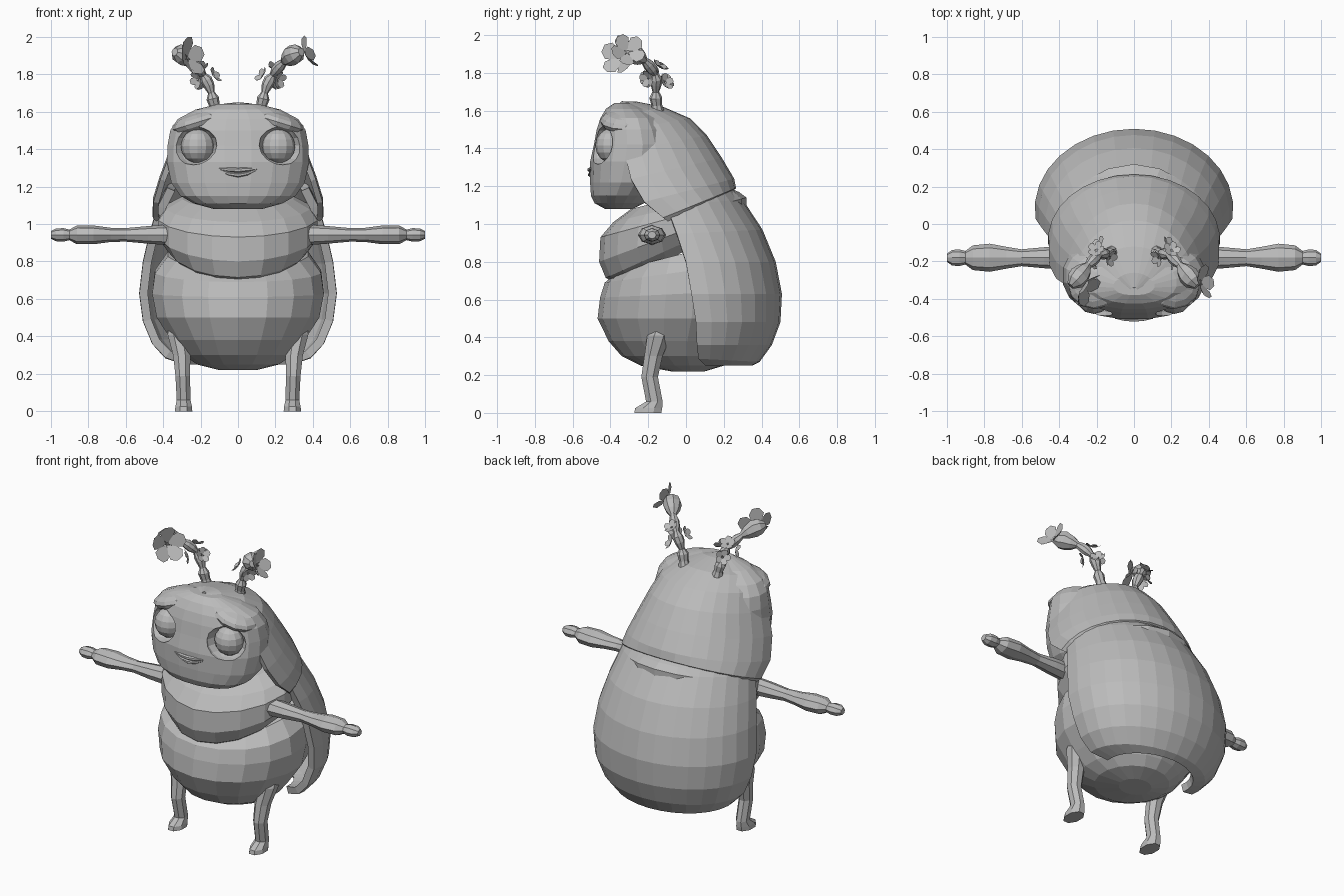
import bpy, bmesh, math
from mathutils import Vector, Matrix

if "Cube" in bpy.data.objects:
    bpy.data.objects.remove(bpy.data.objects["Cube"])

grey = bpy.data.materials.new("plain grey")
grey.diffuse_color = (0.5, 0.5, 0.5, 1)
grey.use_nodes = True
grey.node_tree.nodes["Principled BSDF"].inputs["Base Color"].default_value = grey.diffuse_color


def finish(name, bm, recalc=True):
    if recalc:
        bmesh.ops.recalc_face_normals(bm, faces=bm.faces)
    me = bpy.data.meshes.new(name)
    bm.to_mesh(me)
    bm.free()
    me.materials.append(grey)
    ob = bpy.data.objects.new(name, me)
    bpy.context.collection.objects.link(ob)
    return ob


def loft(name, rings, closed=True):
    """Skin a list of point rings; closed rings also get end caps."""
    bm = bmesh.new()
    vs = [[bm.verts.new(p) for p in r] for r in rings]
    n = len(rings[0])
    for a, b in zip(vs, vs[1:]):
        for j in range(n if closed else n - 1):
            k = (j + 1) % n
            bm.faces.new((a[j], a[k], b[k], b[j]))
    if closed:
        bm.faces.new(vs[0][::-1])
        bm.faces.new(vs[-1])
    return finish(name, bm, closed)


def spow(v, p):
    return math.copysign(abs(v) ** p, v)


def oval(zf, zb, rx, yf, yb, n=18, p=1.0, cx=0.0):
    """Tilted oval ring given by its front and back points."""
    out = []
    for j in range(n):
        t = 2 * math.pi * (j + 0.5) / n
        s = spow(math.sin(t), p)
        out.append((cx + rx * spow(math.cos(t), p),
                    (yf + yb) / 2 + (yb - yf) / 2 * s,
                    (zf + zb) / 2 + (zb - zf) / 2 * s))
    return out


def arc(zs, zb, rx, yf, yb, n=16, over=0.12):
    """Open arc around the back, from one side to the other."""
    out = []
    for j in range(n + 1):
        t = -over + (math.pi + 2 * over) * j / n
        s = math.sin(t)
        out.append((rx * math.cos(t), yf + (yb - yf) * s, zs + (zb - zs) * s))
    return out


def tube(name, pts, radii, n=8):
    pts = [Vector(p) for p in pts]
    rings = []
    for i, (p, r) in enumerate(zip(pts, radii)):
        d = pts[min(i + 1, len(pts) - 1)] - pts[max(i - 1, 0)]
        q = Vector((0, 0, 1)).rotation_difference(d.normalized())
        rings.append([p + q @ Vector((r * math.cos(a), r * math.sin(a), 0))
                      for a in (2 * math.pi * j / n for j in range(n))])
    return loft(name, rings)


def ball(name, loc, scale, rot=0.0, u=12, v=8):
    bm = bmesh.new()
    bmesh.ops.create_uvsphere(bm, u_segments=u, v_segments=v, radius=1)
    m = (Matrix.Translation(loc) @ Matrix.Rotation(rot, 4, 'Y')
         @ Matrix.Diagonal((*scale, 1)))
    bmesh.ops.transform(bm, matrix=m, verts=bm.verts)
    return finish(name, bm)


def flower(name, loc, normal, r):
    """Five cupped rounded petals, modelled as thin sheets."""
    bm = bmesh.new()
    q = Vector((0, 0, 1)).rotation_difference(Vector(normal).normalized())
    outline = [(0.05, 0), (0.4, -0.33), (0.75, -0.45), (1, -0.2),
               (1, 0.2), (0.75, 0.45), (0.4, 0.33)]
    for k in range(5):
        turn = Matrix.Rotation(2 * math.pi * k / 5, 3, 'Z')
        bm.faces.new([bm.verts.new(Vector(loc) + q @ (turn @ Vector(
            (a * r, b * r, 0.4 * r * a * a)))) for a, b in outline])
    return finish(name, bm, False)


# Body: abdomen and the chest resting on it
loft("abdomen", [oval(*r) for r in (
    (.22, .22, .10, -.08, .10), (.25, .25, .22, -.24, .20),
    (.30, .30, .295, -.34, .25), (.38, .38, .36, -.41, .30),
    (.50, .50, .44, -.468, .38), (.61, .65, .465, -.455, .39),
    (.69, .80, .45, -.43, .36), (.76, .92, .38, -.34, .28))])
loft("chest", [oval(*r, 18, 1.06) for r in (
    (.675, .99, .31, -.355, .25), (.715, 1.04, .38, -.425, .30),
    (.80, 1.09, .43, -.46, .32), (.93, 1.14, .43, -.453, .32),
    (1.01, 1.17, .39, -.385, .28), (1.08, 1.2, .30, -.29, .2))])

# Wing case and hood: open shells with thickness
for name, rows, thick in (
    ("wing_case", ((.25, .25, .29, .13, .35), (.285, .27, .39, .10, .39),
                   (.36, .36, .46, .10, .455), (.48, .48, .51, .10, .50),
                   (.63, .63, .53, .08, .508), (.80, .80, .51, .05, .475),
                   (.95, .97, .475, 0, .405), (1.10, 1.13, .43, -.06, .30),
                   (1.2, 1.25, .38, -.1, .2)), .045),
    ("hood", ((1.03, 1.17, .44, -.06, .24), (1.05, 1.19, .458, -.08, .265),
              (1.13, 1.24, .455, -.17, .255), (1.25, 1.35, .418, -.24, .19),
              (1.39, 1.47, .365, -.28, .11), (1.5, 1.56, .32, -.31, .02),
              (1.575, 1.62, .24, -.33, -.12), (1.62, 1.648, .12, -.36, -.26),
              (1.63, 1.65, .02, -.36, -.34)), .03)):
    shell = loft(name, [arc(*r) for r in rows], closed=False)
    mod = shell.modifiers.new("thickness", 'SOLIDIFY')
    mod.thickness = thick
    mod.offset = -1

# Head with carved eye sockets
head = loft("head", [oval(z, z, rx, yf, yb, 20, .9) for z, rx, yf, yb in (
    (1.08, .13, -.43, -.28), (1.11, .24, -.485, -.22), (1.15, .31, -.505, -.17),
    (1.22, .36, -.51, -.1), (1.33, .383, -.51, -.05), (1.42, .38, -.49, -.05),
    (1.50, .365, -.475, -.08), (1.56, .325, -.455, -.12), (1.61, .23, -.425, -.2),
    (1.64, .11, -.38, -.28))])
for s in (-1, 1):
    cutter = ball("socket_cutter", (s * .24, -.47, 1.42), (.13, .12, .105))
    mod = head.modifiers.new("socket", 'BOOLEAN')
    mod.object = cutter
    mod.operation = 'DIFFERENCE'
    bpy.context.view_layer.objects.active = head
    bpy.ops.object.modifier_apply(modifier=mod.name)
    bpy.data.objects.remove(cutter)

# Mouth: two thin lips
tube("upper_lip", [(-.1, -.5, 1.295), (-.05, -.507, 1.29), (0, -.51, 1.287),
                   (.05, -.507, 1.29), (.1, -.5, 1.295)], [.006, .011, .013, .011, .006], 6)
tube("lower_lip", [(-.095, -.5, 1.288), (-.05, -.506, 1.268), (0, -.508, 1.26),
                   (.05, -.506, 1.268), (.095, -.5, 1.288)], [.006, .009, .011, .009, .006], 6)

for s, side in ((-1, "left"), (1, "right")):
    # Face
    ball(side + "_eye", (s * .215, -.395, 1.415), (.09, .085, .092))
    ball(side + "_brow", (s * .21, -.32, 1.545), (.15, .135, .055), s * .3)

    # Arm: elongated sections along x, ending in a small hand
    loft(side + "_arm", [[(s * x, -.18 + ry * math.cos(a), .942 + rz * math.sin(a))
                          for a in (2 * math.pi * j / 8 for j in range(8))]
                         for x, ry, rz in (
        (.32, .05, .045), (.36, .06, .055), (.48, .056, .047), (.60, .045, .036),
        (.68, .058, .038), (.77, .075, .05), (.86, .066, .05), (.90, .036, .028),
        (.93, .044, .036), (.97, .042, .034), (.998, .022, .02))])

    # Leg with a forward foot
    loft(side + "_leg", [oval(z, z, rx, yf, yb, 8, 1, s * cx) for z, cx, yf, yb, rx in (
        (0, .29, -.28, -.125, .05), (.025, .29, -.275, -.12, .048),
        (.06, .29, -.215, -.12, .04), (.19, .295, -.24, -.145, .042),
        (.30, .30, -.225, -.12, .05), (.41, .32, -.21, -.075, .06),
        (.45, .325, -.185, -.07, .05))])

    # Antenna: beaded stalk with a round tip
    path = [(.115, -.15, 1.58), (.125, -.155, 1.63), (.135, -.16, 1.67), (.142, -.16, 1.70),
            (.155, -.158, 1.74), (.17, -.158, 1.77), (.185, -.165, 1.795),
            (.205, -.18, 1.82), (.225, -.2, 1.845), (.245, -.22, 1.865),
            (.265, -.245, 1.88), (.29, -.275, 1.9), (.315, -.305, 1.91),
            (.338, -.33, 1.918)]
    tube(side + "_antenna", [(s * x, y, z) for x, y, z in path],
         [.04, .028, .034, .018, .03, .032, .018, .03, .03, .02, .042, .056, .05, .022])

    # Small blossoms on the stalk
    for k, (x, y, z, nx, ny, nz) in enumerate((
            (.185, -.11, 1.75, .6, .6, .4), (.13, -.18, 1.79, -.7, -.3, .5),
            (.215, -.2, 1.77, .7, -.6, -.2), (.2, -.14, 1.83, .2, .5, .8))):
        flower(f"{side}_small_blossom_{k}", (s * x, y, z), (s * nx, ny, nz), .045)

# Large blossoms at the antenna tips
flower("left_tip_blossom", (-.27, -.34, 1.885), (.75, -.5, .25), .105)
flower("right_tip_blossom", (.355, -.31, 1.91), (.85, .15, .4), .09)
